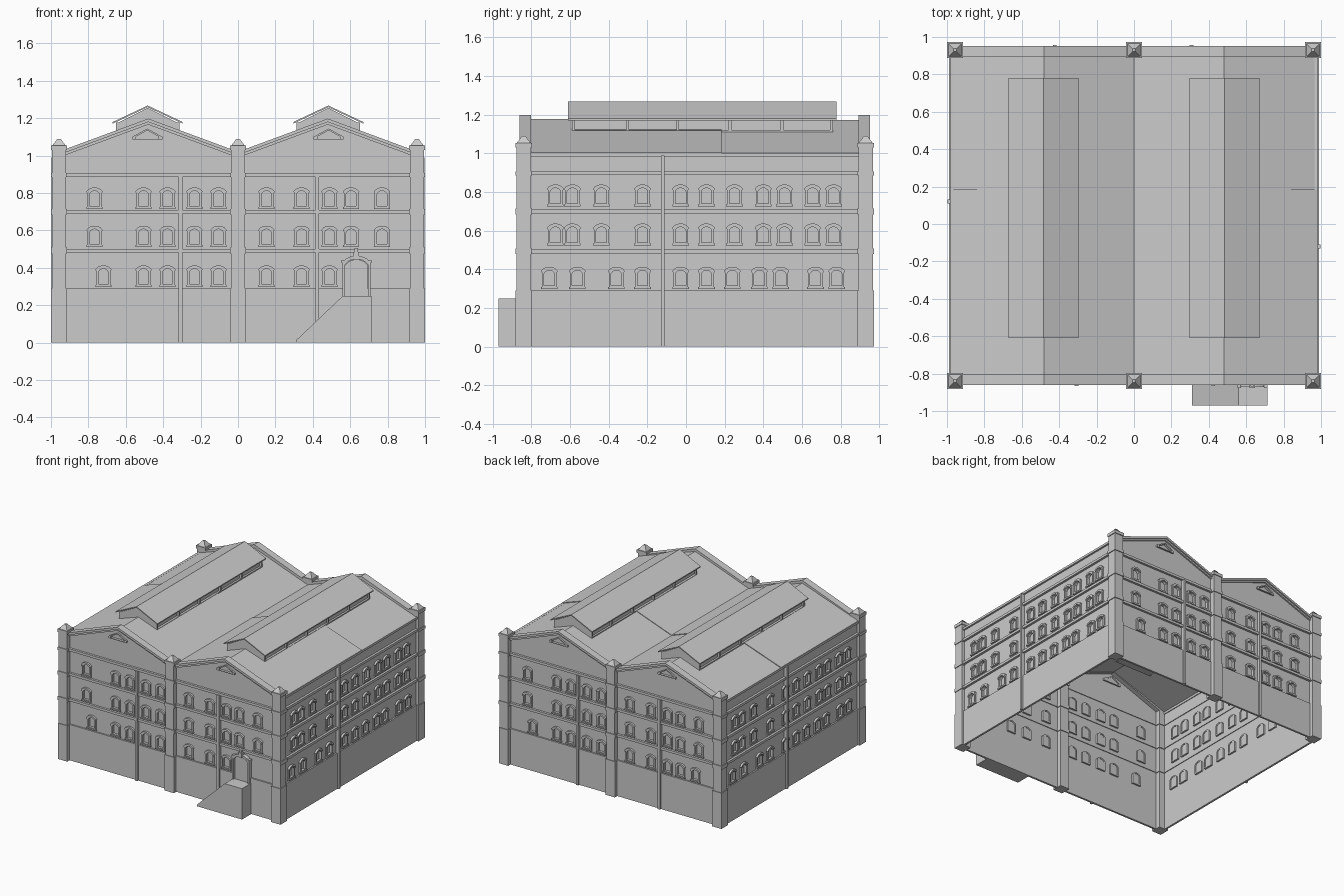
import bpy, bmesh, math
from mathutils import Matrix, Vector

if "Cube" in bpy.data.objects:
    bpy.data.objects.remove(bpy.data.objects["Cube"])

CY = 0.045                      # centre of the building in y
FLIP = Matrix.Translation((0, 2 * CY, 0)) @ Matrix.Rotation(math.pi, 4, 'Z')
FRONT = Matrix.Translation((0, -0.84, 0))
RIGHT = Matrix.Translation((0.97, 0, 0)) @ Matrix.Rotation(math.pi / 2, 4, 'Z')


def finish(name, bm, m=Matrix(), normals=True):
    if normals:
        bmesh.ops.recalc_face_normals(bm, faces=bm.faces)
    me = bpy.data.meshes.new(name)
    bm.to_mesh(me)
    bm.free()
    ob = bpy.data.objects.new(name, me)
    ob.matrix_world = m
    bpy.context.collection.objects.link(ob)
    return ob


def prism(bm, pts, y0, y1):
    """Extrude an (x, z) outline from y0 to y1."""
    a = [bm.verts.new((x, y0, z)) for x, z in pts]
    b = [bm.verts.new((x, y1, z)) for x, z in pts]
    n = len(pts)
    bm.faces.new(a)
    bm.faces.new(b[::-1])
    for i in range(n):
        j = (i + 1) % n
        bm.faces.new((a[i], b[i], b[j], a[j]))


def box(bm, x0, x1, y0, y1, z0, z1):
    prism(bm, [(x0, z0), (x1, z0), (x1, z1), (x0, z1)], y0, y1)


def ring(bm, outer, inner, y0, y1):
    """Frame between two outlines with equal point counts."""
    loops = [[bm.verts.new((x, y, z)) for x, z in p]
             for p, y in ((outer, y0), (outer, y1), (inner, y1), (inner, y0))]
    n = len(outer)
    for k in range(4):
        p, q = loops[k], loops[(k + 1) % 4]
        for i in range(n):
            j = (i + 1) % n
            bm.faces.new((p[i], p[j], q[j], q[i]))


def arch(u, z0, w, h, rise, n=8):
    """Segment-arched opening outline centred on u."""
    pts = [(u - w / 2, z0), (u + w / 2, z0)]
    for i in range(n + 1):
        t = 1 - 2 * i / n
        s = math.sqrt(1 - (t * 0.9) ** 2) - math.sqrt(1 - 0.81)
        pts.append((u + t * w / 2, z0 + h - rise + rise * s / (1 - math.sqrt(0.19))))
    return pts


def vent(u, k):
    return [(u + x * k, 1.105 + z * k) for x, z in
            ((-.08, -.02), (.08, -.02), (.08, -.004), (0, .04), (-.08, -.004))]


def wall_sheet(bm, outline, holes):
    edges = []
    for loop in [outline] + holes:
        vs = [bm.verts.new((x, 0, z)) for x, z in loop]
        edges += [bm.edges.new((vs[i], vs[i - 1])) for i in range(len(vs))]
    bmesh.ops.triangle_fill(bm, use_beauty=True, edges=edges, normal=(0, -1, 0))


def facade(name, m, outline, rows, pipes, u0, u1, band_spans, vents=(), eave=False):
    # pierced wall, window frames, panes and hoods
    holes = [vent(u, .8) for u in vents]
    fr, pa = bmesh.new(), bmesh.new()
    for u in vents:
        ring(fr, vent(u, 1), vent(u, .75), -0.012, 0.012)
        pa.faces.new([pa.verts.new((x, 0.008, z)) for x, z in vent(u, .78)])
    for z, us in rows:
        for u in us:
            holes.append(arch(u, z + .006, .066, .088, .02))
            ring(fr, arch(u, z, .078, .1, .022), arch(u, z + .01, .054, .08, .018), -0.01, 0.014)
            pa.faces.new([pa.verts.new((x, 0.01, y)) for x, y in arch(u, z + .008, .06, .084, .019)])
            top, low = arch(u, z, .088, .108, .022)[2:], arch(u, z, .074, .094, .02)[2:]
            prism(fr, top + low[::-1], -0.016, 0)
            box(fr, u - .043, u + .043, -.015, 0, z - .006, z + .004)
    bm = bmesh.new()
    wall_sheet(bm, outline, holes)
    finish(name + "_wall", bm, m)
    finish(name + "_window_frames", fr, m)
    finish(name + "_window_panes", pa, m)
    # plinth and string courses
    bm = bmesh.new()
    box(bm, u0, u1, -0.012, 0.004, 0, 0.29)
    for z in (0.482, 0.69, 0.887):
        for a, b in band_spans:
            box(bm, a, b, -0.018, 0.006, z, z + .02)
    if eave:
        box(bm, u0, u1, -0.014, 0.006, 0.985, 1.003)
    finish(name + "_plinth_and_bands", bm, m)
    # downpipes
    bm = bmesh.new()
    for u in pipes:
        box(bm, u - .01, u + .01, -.026, 0, 0, 0.99 if eave else 0.89)
    finish(name + "_downpipes", bm, m)


# front and back facades with twin gables
gable = [(-.97, 0), (.97, 0), (.97, 1), (.48, 1.175), (0, 1), (-.48, 1.175), (-.97, 1)]
upper = [-.767, -.505, -.377, -.233, -.104, .152, .34, .489, .605, .77]
lower = [-.72] + upper[1:8]
spans = [(-.92, -.03), (.03, .92)]
for name, m, low in (("front", FRONT, lower), ("back", FLIP @ FRONT, lower + [.605, .74])):
    facade(name, m, gable, [(.305, low), (.517, upper), (.722, upper)],
           (-.308, .424), -.93, .93, spans, vents=(-.485, .485))
    # gable parapet with stepped coping
    bm = bmesh.new()
    for c in (-.48, .48):
        for lo, hi, y0 in ((0, .018, -.012), (.014, .032, -.022)):
            prism(bm, [(c - .45, 1.0 + lo), (c, 1.166 + lo), (c + .45, 1.0 + lo),
                       (c + .45, 1.0 + hi), (c, 1.166 + hi), (c - .45, 1.0 + hi)], y0, 0.037)
    finish(name + "_gable_coping", bm, m)

# side facades
up = [-.676, -.588, -.438, -.225, -.028, .106, .251, .4, .51, .655, .764]
dn = [-.707, -.562, -.36, -.225, -.028, .106, .24, .38, .49, .67, .78]
side = [(-.84, 0), (.93, 0), (.93, 1), (-.84, 1)]
for name, m, pipe in (("right", RIGHT, -.12), ("left", FLIP @ RIGHT, -.03)):
    facade(name, m, side, [(.305, dn), (.529, up), (.731, up)],
           (pipe,), -.81, .90, [(-.81, .90)], eave=True)

# piers with collars and pyramid caps
for y, row in ((-.84, "front"), (.93, "back")):
    for x, tag in ((-.957, "left"), (0, "middle"), (.957, "right")):
        bm = bmesh.new()
        for h, z0, z1 in ((.042, 0, .29), (.037, .29, 1.03), (.043, .478, .508),
                          (.043, .684, .714), (.043, .885, .907), (.043, 1.03, 1.055)):
            box(bm, x - h, x + h, y - h, y + h, z0, z1)
        bmesh.ops.create_cone(bm, cap_ends=True, segments=4, radius1=.05, radius2=.012, depth=.035,
                              matrix=Matrix.Translation((x, y, 1.0725)) @ Matrix.Rotation(math.pi / 4, 4, 'Z'))
        finish(f"{row}_{tag}_pier", bm)

# thin roof sheets, front part slightly overlapping the rear part
for name, y0, y1, ex, dz in (("front_roof", -.81, .185, .982, .005), ("rear_roof", .175, .90, .97, 0)):
    bm = bmesh.new()
    top = [(-ex, 1.0), (-.48, 1.172), (0, 1.0), (.48, 1.172), (ex, 1.0)]
    prism(bm, [(x, z + dz) for x, z in top] + [(x, z + dz - .006) for x, z in top[::-1]], y0, y1)
    finish(name, bm)

# raised ridge skylights
for c, tag in ((-.483, "left"), (.483, "right")):
    bm = bmesh.new()
    prism(bm, [(c - .155, 1.10), (c + .155, 1.10), (c + .155, 1.178), (c, 1.255), (c - .155, 1.178)], -.59, .76)
    finish(tag + "_skylight_body", bm)
    bm = bmesh.new()
    for s in (-1, 1):
        a, b = sorted((c + s * .15, c + s * .17))
        for y in (-.59, -.31, -.05, .22, .49, .745):
            box(bm, a, b, y, y + .015, 1.10, 1.178)
        box(bm, a, b, -.59, .76, 1.105, 1.12)
    finish(tag + "_skylight_posts", bm)
    bm = bmesh.new()
    prism(bm, [(c - .187, 1.18), (c, 1.268), (c + .187, 1.18),
               (c + .187, 1.171), (c, 1.259), (c - .187, 1.171)], -.61, .78)
    finish(tag + "_skylight_roof", bm)

# entrance: door, arched surround with keystone, loading ramp
bm = bmesh.new()
prism(bm, arch(.633, .25, .12, .195, .03), -.018, 0)
finish("entrance_door", bm, FRONT)
bm = bmesh.new()
ring(bm, arch(.633, .25, .15, .215, .035), arch(.633, .25, .122, .197, .03), -.032, 0)
box(bm, .618, .648, -.038, 0, .445, .485)
box(bm, .624, .642, -.03, 0, .485, .505)
box(bm, .553, .572, -.036, 0, .425, .442)
box(bm, .694, .713, -.036, 0, .425, .442)
finish("entrance_surround", bm, FRONT)
bm = bmesh.new()
prism(bm, [(.31, 0), (.715, 0), (.715, .25), (.56, .25), (.31, .012)], -.97, -.84)
finish("loading_ramp", bm)
